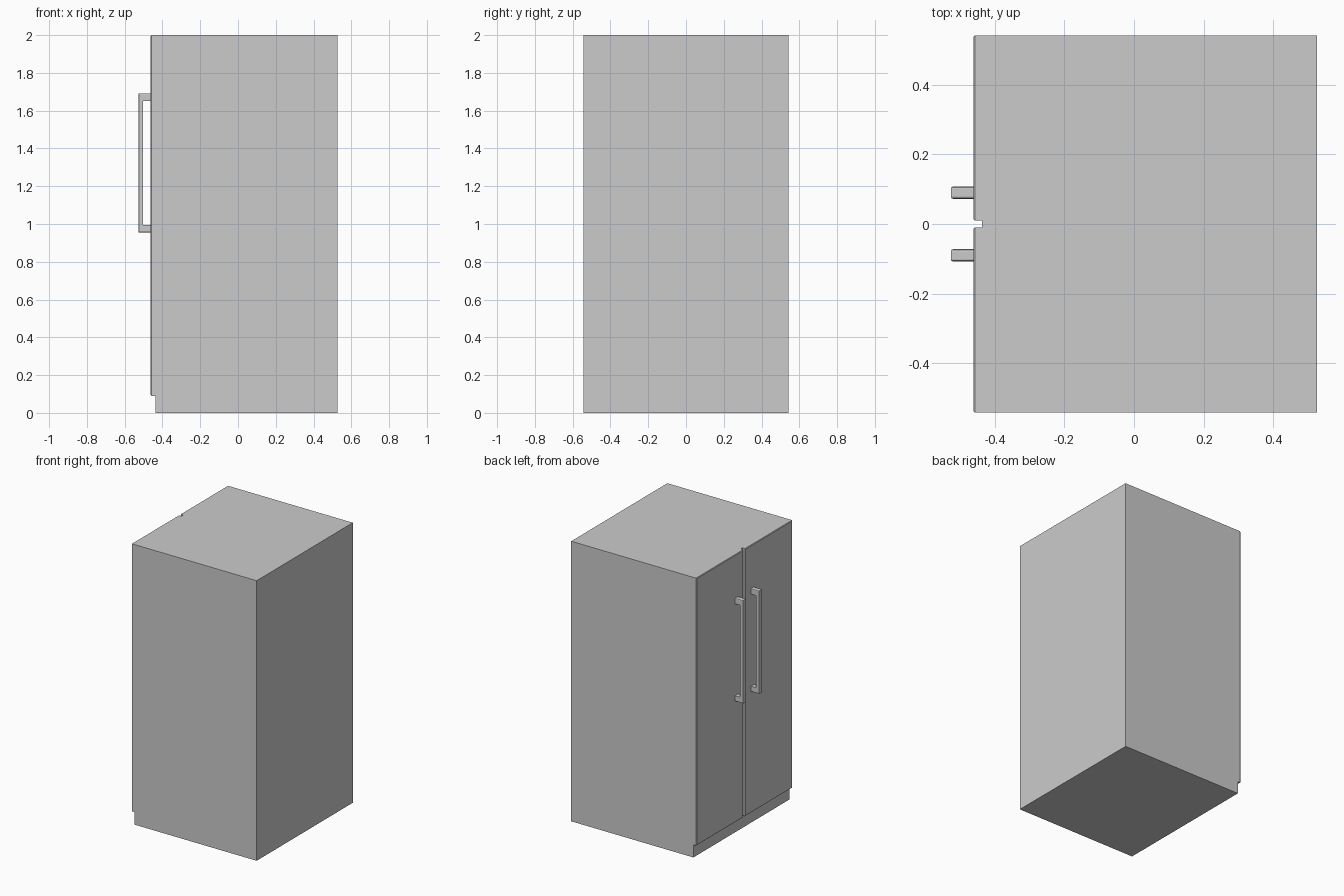
import bpy, bmesh

if "Cube" in bpy.data.objects:
    bpy.data.objects.remove(bpy.data.objects["Cube"])

def finish(name, bm):
    bmesh.ops.recalc_face_normals(bm, faces=bm.faces)
    me = bpy.data.meshes.new(name)
    bm.to_mesh(me)
    bm.free()
    ob = bpy.data.objects.new(name, me)
    bpy.context.collection.objects.link(ob)
    return ob

def prism(profile, y0, y1):
    """Extrude an (x, z) profile along y."""
    bm = bmesh.new()
    face = bm.faces.new([bm.verts.new((x, y0, z)) for x, z in profile])
    ext = bmesh.ops.extrude_face_region(bm, geom=[face])
    verts = [g for g in ext["geom"] if isinstance(g, bmesh.types.BMVert)]
    bmesh.ops.translate(bm, verts=verts, vec=(0, y1 - y0, 0))
    return bm

def bevel(bm, test, width, segments):
    edges = [e for e in bm.edges if test(*(v.co for v in e.verts))]
    bmesh.ops.bevel(bm, geom=edges, offset=width, segments=segments,
                    profile=0.5, affect='EDGES')

BACK, SEAM, FRONT, GRIP = 0.527, -0.438, -0.462, -0.527
HALF, TOP = 0.542, 2.0

# Cabinet, whose lower front forms the plinth below the doors
finish("cabinet", prism([(SEAM, 0), (BACK, 0), (BACK, TOP), (SEAM, TOP)], -HALF, HALF))

for side, s in (("left", 1), ("right", -1)):
    # Door panel with softened front edges
    y0, y1 = sorted((s * 0.01, s * HALF))
    bm = prism([(FRONT, 0.09), (SEAM, 0.09), (SEAM, TOP), (FRONT, TOP)], y0, y1)
    bevel(bm, lambda a, b: max(a.x, b.x) < FRONT + 1e-4, 0.004, 1)
    finish(side + "_door", bm)

    # C-shaped handle, outer contour edges rounded
    z0, z1, t = 0.955, 1.692, 0.04
    inner = GRIP + 0.024
    profile = [(FRONT, z0), (GRIP, z0), (GRIP, z1), (FRONT, z1),
               (FRONT, z1 - t), (inner, z1 - t), (inner, z0 + t), (FRONT, z0 + t)]
    y0, y1 = s * 0.09 - 0.0175, s * 0.09 + 0.0175

    def outer(a, b):
        along = abs(a.y - b.y) < 1e-5
        same_z = abs(a.z - b.z) < 1e-5 and (abs(a.z - z0) < 1e-4 or abs(a.z - z1) < 1e-4)
        return along and (same_z or max(a.x, b.x) < GRIP + 1e-4)

    bm = prism(profile, y0, y1)
    bevel(bm, outer, 0.006, 2)
    finish(side + "_handle", bm)
